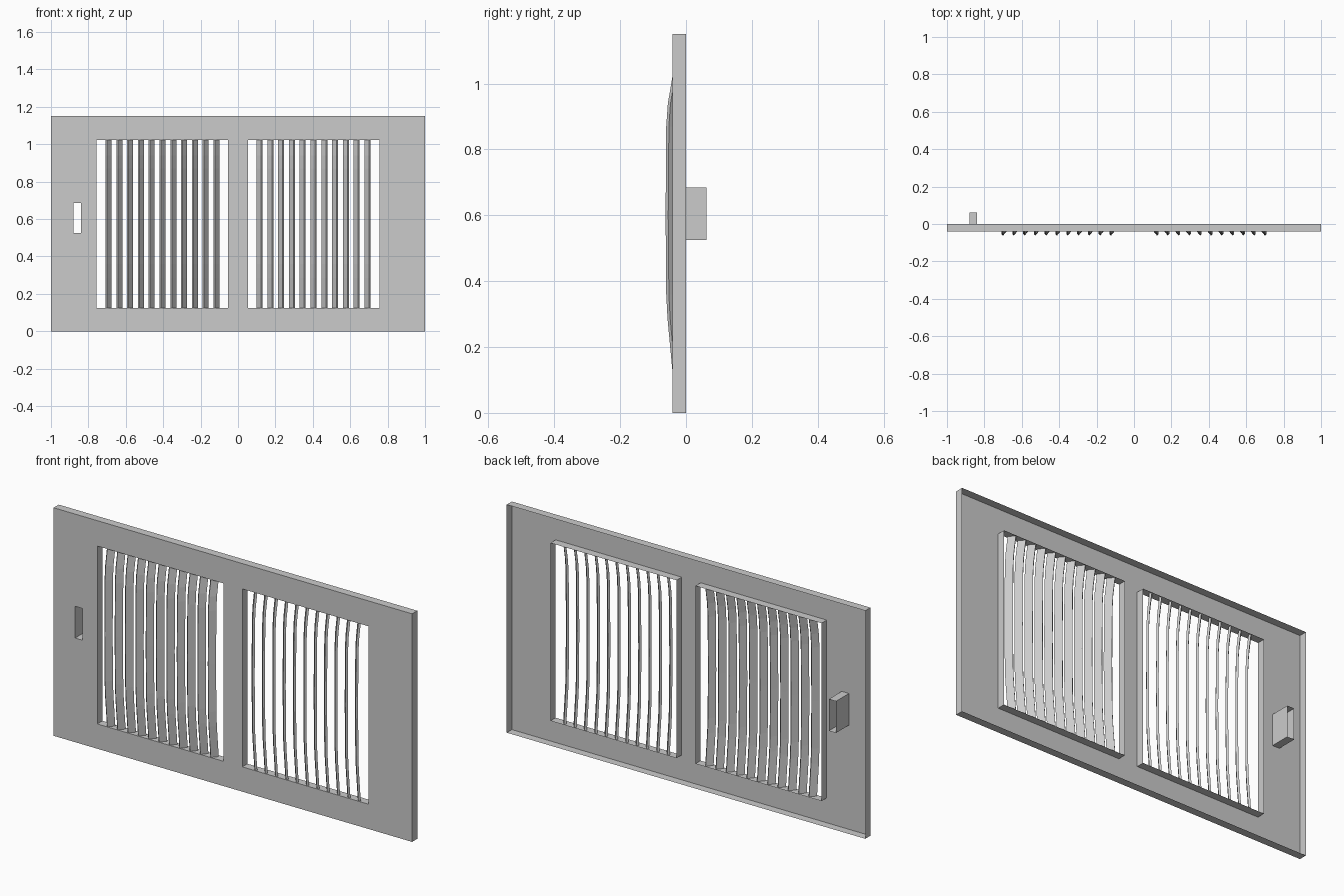
import bpy, bmesh

if "Cube" in bpy.data.objects:
    bpy.data.objects.remove(bpy.data.objects["Cube"])

FRONT, BACK, TAB_BACK = -0.041, 0.0, 0.062
XS = [-1, -0.88, -0.84, -0.756, -0.053, 0.053, 0.756, 1]
ZS = [0, 0.125, 0.525, 0.685, 1.022, 1.15]


def finish(name, bm):
    me = bpy.data.meshes.new(name)
    bm.to_mesh(me)
    bm.free()
    ob = bpy.data.objects.new(name, me)
    bpy.context.collection.objects.link(ob)
    return ob


def is_hole(i, k):
    return (i in (3, 5) and 1 <= k <= 3) or (i == 1 and k == 2)


# Pressed sheet-metal face plate with folded rim, opening walls and lever sleeve
bm = bmesh.new()
grid = [[bm.verts.new((x, FRONT, z)) for z in ZS] for x in XS]
for i in range(len(XS) - 1):
    for k in range(len(ZS) - 1):
        if not is_hole(i, k):
            bm.faces.new((grid[i][k], grid[i + 1][k],
                          grid[i + 1][k + 1], grid[i][k + 1]))
bm.verts.ensure_lookup_table()
loose = [e for e in bm.edges if not e.link_faces]
bmesh.ops.delete(bm, geom=loose, context='EDGES')
rim = [e for e in bm.edges if e.is_boundary]
ext = bmesh.ops.extrude_edge_only(bm, edges=rim)
for v in ext['geom']:
    if isinstance(v, bmesh.types.BMVert):
        in_sleeve = -0.9 < v.co.x < -0.8 and 0.5 < v.co.z < 0.7
        v.co.y = TAB_BACK if in_sleeve else BACK
bmesh.ops.recalc_face_normals(bm, faces=bm.faces)
finish("face_plate", bm)

# Bowed slats: slanted thin section swept along z, bulging to the front
PATH = [(0.125, -0.041), (0.285, -0.056), (0.36, -0.060), (0.6, -0.062),
        (0.87, -0.060), (0.94, -0.055), (1.022, -0.041)]
SECTION = [(-0.016, 0.008), (-0.008, 0.0), (0.016, 0.029), (0.008, 0.037)]


def slat_bank(name, side):
    bm = bmesh.new()
    for n in range(11):
        cx = -0.692 + n * 0.0577
        rings = [[bm.verts.new((-side * (cx + sx), y + sy, z))
                  for sx, sy in SECTION] for z, y in PATH]
        for a, b in zip(rings, rings[1:]):
            for j in range(4):
                m = (j + 1) % 4
                bm.faces.new((a[j], a[m], b[m], b[j]))
        bm.faces.new(rings[0])
        bm.faces.new(rings[-1])
    bmesh.ops.recalc_face_normals(bm, faces=bm.faces)
    finish(name, bm)


slat_bank("left_slats", -1)
slat_bank("right_slats", 1)
